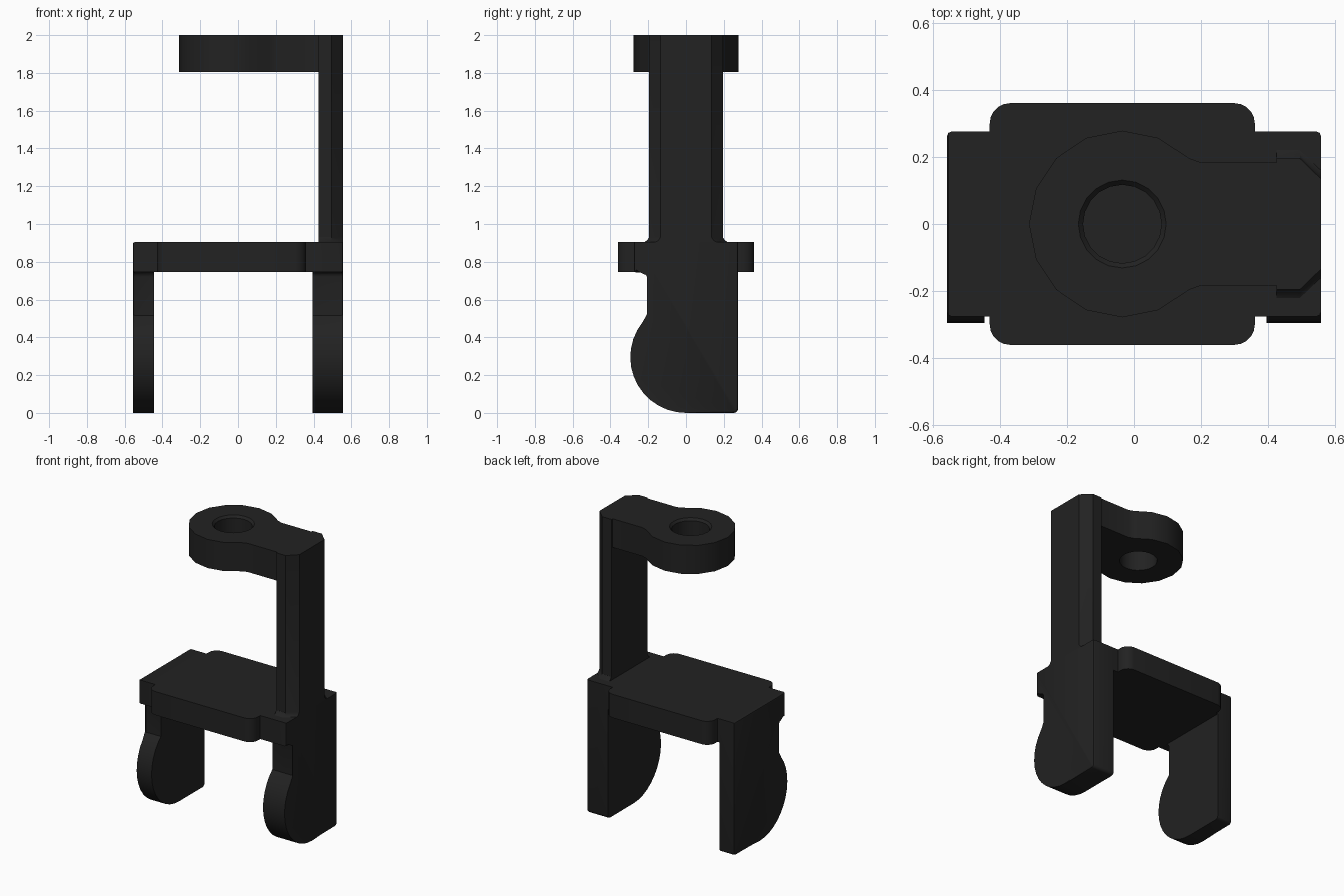
import bpy, bmesh
from math import cos, sin, radians
from mathutils import Vector

if "Cube" in bpy.data.objects:
    bpy.data.objects.remove(bpy.data.objects["Cube"])

X = 0.557
DECK_Z0, DECK_Z1 = 0.745, 0.905

mat = bpy.data.materials.new("black_plastic")
mat.diffuse_color = (0.016, 0.016, 0.016, 1)
mat.use_nodes = True
mat.node_tree.nodes["Principled BSDF"].inputs["Base Color"].default_value = mat.diffuse_color


def arc(cx, cy, r, a0, a1, n):
    angles = [radians(a0 + (a1 - a0) * i / n) for i in range(n + 1)]
    return [(cx + r * cos(a), cy + r * sin(a)) for a in angles]


def finish(bm, name):
    bmesh.ops.recalc_face_normals(bm, faces=bm.faces)
    mesh = bpy.data.meshes.new(name)
    bm.to_mesh(mesh)
    bm.free()
    mesh.materials.append(mat)
    obj = bpy.data.objects.new(name, mesh)
    bpy.context.collection.objects.link(obj)
    return obj


def smooth(obj):
    bpy.ops.object.select_all(action='DESELECT')
    obj.select_set(True)
    bpy.context.view_layer.objects.active = obj
    bpy.ops.object.shade_smooth_by_angle(angle=radians(30))


def loft(sections):
    """Closed solid through equal-length rings of 3D points."""
    bm = bmesh.new()
    rings = [[bm.verts.new(p) for p in s] for s in sections]
    for a, b in zip(rings, rings[1:]):
        for i in range(len(a)):
            j = (i + 1) % len(a)
            bm.faces.new((a[i], a[j], b[j], b[i]))
    bm.faces.new(rings[0])
    bm.faces.new(rings[-1])
    return bm


def prism_z(outline, z0, z1):
    return loft([[(x, y, z) for x, y in outline] for z in (z0, z1)])


def mirror_y(half):
    return half + [(x, -y) for x, y in reversed(half)]


# Deck: rounded plate with narrower necks running to the side legs
half = [(0.395, 0.275), (0.36, 0.275)]
half += arc(0.30, 0.30, 0.06, 0, 90, 5)
half += arc(-0.37, 0.30, 0.06, 90, 180, 5)
half += [(-0.43, 0.275), (-0.445, 0.275)]
smooth(finish(prism_z(mirror_y(half), DECK_Z0, DECK_Z1), "deck"))

# Legs: profile with a round bulge at the front, including the deck ends
leg = [(0.275, DECK_Z1), (-0.275, DECK_Z1), (-0.275, DECK_Z0)]
leg += arc(-0.22, 0.72, 0.025, 90, 0, 3)
leg += arc(0, 0.295, 0.295, 131.4, 270, 14)
leg += arc(0.255, 0.02, 0.02, 270, 360, 3)


def make_leg(name, inner, outer, bevel_top):
    bm = loft([[(x, y, z) for y, z in leg] for x in (inner, outer)])
    edges = []
    for e in bm.edges:
        at_outer = all(abs(v.co.x - outer) < 1e-5 for v in e.verts)
        at_top = all(abs(v.co.z - DECK_Z1) < 1e-5 for v in e.verts)
        if at_outer and (bevel_top or not at_top):
            edges.append(e)
    bmesh.ops.bevel(bm, geom=edges, offset=0.012, segments=2,
                    profile=0.5, affect='EDGES')
    smooth(finish(bm, name))


make_leg("left_leg", -0.445, -X, True)
make_leg("right_leg", 0.395, X, False)


# Upright post: chamfered outer corners and a small flare at the foot
def post_section(z, flare):
    half = [(0.425, 0.195 + flare), (0.495, 0.195 + flare), (X, 0.135 + flare)]
    return [(x, y, z) for x, y in mirror_y(half)]


flares = [(DECK_Z1, 0.025), (0.912, 0.012), (0.93, 0.0), (2.0, 0.0)]
smooth(finish(loft([post_section(z, f) for z, f in flares]), "post"))

# Head: ring on an arm reaching back over the deck
CX = -0.035
half = [(0.425, 0.183), (0.20, 0.183), (0.165, 0.196)]
half += arc(CX, 0, 0.278, 67.5, 157.5, 4)
outline = half + [(CX - 0.278, 0)] + [(x, -y) for x, y in reversed(half)]
head = finish(prism_z(outline, 1.805, 2.0), "head")

# Hole through the head with a slight countersink
hole = [(1.7, 0.117), (1.985, 0.117), (2.0, 0.131), (2.05, 0.178)]
cutter = finish(loft([[(x, y, z) for x, y in arc(CX, 0, r, 0, 360 - 18, 19)]
                      for z, r in hole]), "hole_cutter")
cutter.hide_render = True
mod = head.modifiers.new("hole", 'BOOLEAN')
mod.operation = 'DIFFERENCE'
mod.solver = 'EXACT'
mod.object = cutter
bpy.context.view_layer.objects.active = head
bpy.ops.object.modifier_apply(modifier=mod.name)
bpy.data.objects.remove(cutter)
smooth(head)
